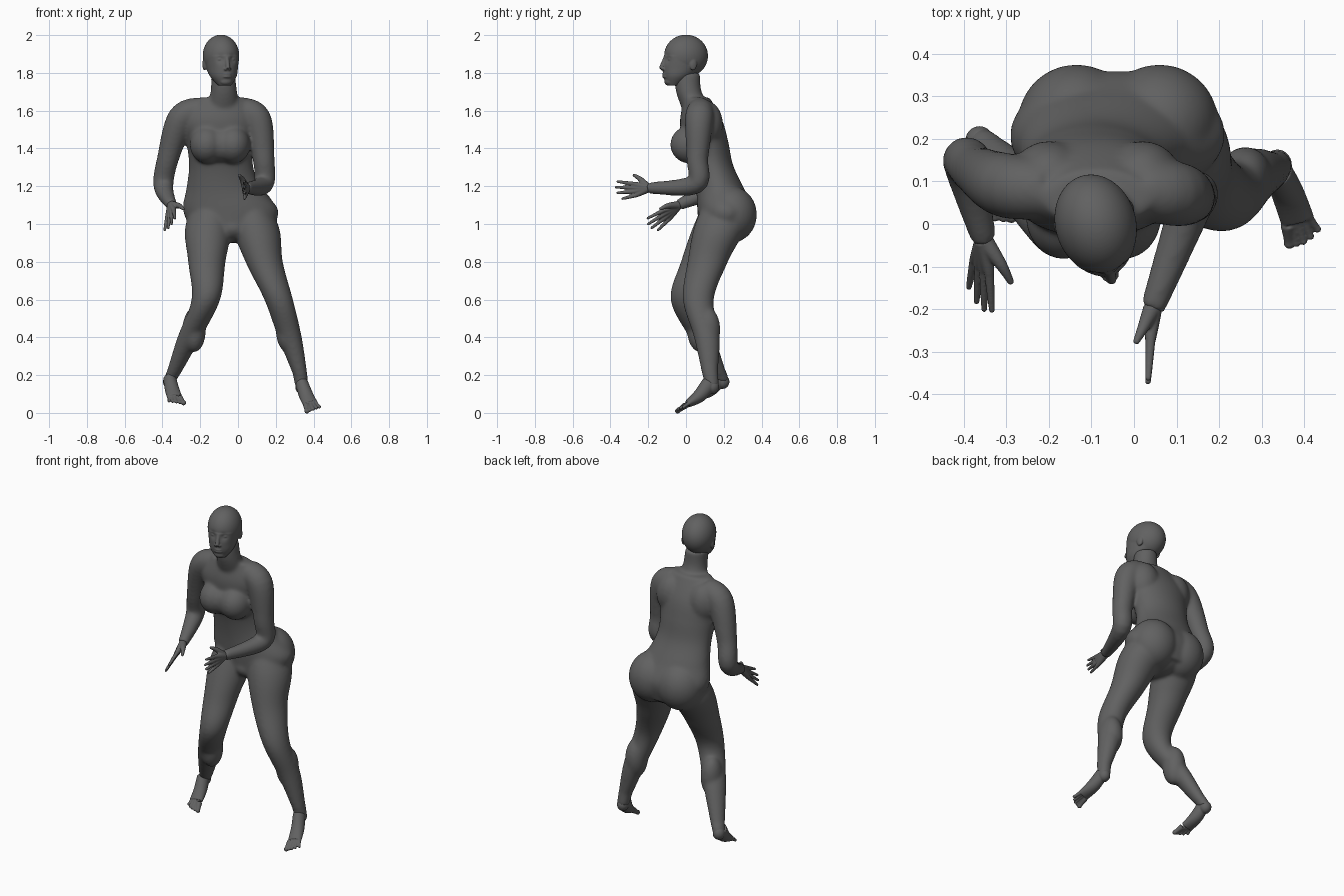
import bpy, bmesh, math
from mathutils import Vector, Matrix

old = bpy.data.objects.get("Cube")
if old:
    bpy.data.objects.remove(old, do_unlink=True)

grey = bpy.data.materials.new("dark_grey")
grey.use_nodes = True
tone = (0.12, 0.12, 0.12, 1)
grey.diffuse_color = tone
grey.node_tree.nodes["Principled BSDF"].inputs["Base Color"].default_value = tone


def spline(rows, steps=6):
    """Catmull-Rom interpolation of section rows."""
    rows = [Vector(row) for row in rows]
    smooth = []
    for i in range(len(rows) - 1):
        start, end = rows[i], rows[i + 1]
        before = rows[max(i - 1, 0)]
        after = rows[min(i + 2, len(rows) - 1)]
        for k in range(steps):
            t = k / steps
            ease = t * t * (3 - 2 * t)
            leave = (end - before) / 2 * t * (1 - t) ** 2
            arrive = (after - start) / 2 * t * t * (t - 1)
            smooth.append(start.lerp(end, ease) + leave + arrive)
    return smooth + [rows[-1]]


def loft(bm, rows, flat=False, sides=32):
    """Closed tube through rows of x, y, z, width radius and optional depth radius."""
    rows = spline([row if len(row) == 5 else (*row, row[3]) for row in rows])
    spots = [Vector(row[:3]) for row in rows]
    rings = []
    for i, (spot, row) in enumerate(zip(spots, rows)):
        across, deep = Vector((1, 0, 0)), Vector((0, 1, 0))
        if not flat:
            along = (spots[min(i + 1, len(spots) - 1)] - spots[max(i - 1, 0)]).normalized()
            across = (across - along * across.dot(along)).normalized()
            deep = along.cross(across)
        angles = [math.tau * k / sides for k in range(sides)]
        rings.append([bm.verts.new(spot + across * row[3] * math.cos(a) + deep * row[4] * math.sin(a))
                      for a in angles])
    for lower, upper in zip(rings, rings[1:]):
        for k in range(sides):
            n = (k + 1) % sides
            bm.faces.new((lower[k], lower[n], upper[n], upper[k]))
    bm.faces.new(rings[0][::-1])
    bm.faces.new(rings[-1])


def ball(bm, centre, radii):
    shape = Matrix.Translation(centre) @ Matrix.Diagonal((*radii, 1))
    bmesh.ops.create_uvsphere(bm, u_segments=48, v_segments=32, radius=1, matrix=shape)


def finish(bm, name, voxel, rounds):
    """Fuse the overlapping volumes into one smooth skin."""
    bmesh.ops.recalc_face_normals(bm, faces=bm.faces)
    mesh = bpy.data.meshes.new(name)
    bm.to_mesh(mesh)
    bm.free()
    mesh.materials.append(grey)
    for face in mesh.polygons:
        face.use_smooth = True
    part = bpy.data.objects.new(name, mesh)
    bpy.context.scene.collection.objects.link(part)
    fuse = part.modifiers.new("fuse", "REMESH")
    fuse.mode = "VOXEL"
    fuse.voxel_size = voxel
    fuse.use_smooth_shade = True
    soften = part.modifiers.new("soften", "SMOOTH")
    soften.factor = 0.5
    soften.iterations = rounds


def column(bm, base, rise, xs, ys, widths, depths):
    """Level rings at evenly spaced heights."""
    heights = [base + rise * i for i in range(len(xs))]
    loft(bm, list(zip(xs, ys, heights, widths, depths)), flat=True)


# Torso and neck
body = bmesh.new()
column(body, .95, .12,
       xs=(-.035, -.038, -.075, -.09, -.095, -.095, -.085),
       ys=(.2, .21, .18, .14, .105, .08, .06),
       widths=(.2, .253, .198, .17, .178, .2, .125),
       depths=(.13, .15, .127, .11, .12, .112, .065))
column(body, 1.6, .1, xs=(-.08, -.075, -.08), ys=(.06, .015, .005),
       widths=(.09, .07, .064), depths=(.078, .068, .07))
ball(body, (-.03, .19, .98), (.11, .13, .08))  # crotch
ball(body, (-.095, .02, 1.42), (.1, .085, .09))  # breastbone
for buttock, breast, blade in ((-.135, -.165, -.2), (.06, -.025, .02)):
    ball(body, (buttock, .238, 1.05), (.138, .137, .15))
    ball(body, (breast, .02, 1.42), (.09, .103, .1))
    ball(body, (blade, .11, 1.53), (.09, .085, .12))

# Arms share one girth profile from collar to wrist
right_wrist, left_wrist = Vector((-.352, -.04, 1.1)), Vector((.043, -.2, 1.19))
arm_girth = (.068, .076, .058, .053, .03)
right_arm = [(-.2, .08, 1.605), (-.3, .09, 1.555), (-.37, .125, 1.35), (-.395, .14, 1.2), right_wrist]
left_arm = [(.01, .08, 1.605), (.1, .07, 1.555), (.135, .06, 1.35), (.135, .05, 1.21), left_wrist]
for path in (right_arm, left_arm):
    loft(body, [(*spot, girth) for spot, girth in zip(path, arm_girth)])

# Legs share one girth profile, fading into the hips above
leg_girth = (.05, .122, .099, .076, .063, .038)
leg_depth = [girth * 1.08 for girth in leg_girth]
column(body, 1.2, -.2, (-.12, -.155, -.165, -.17, -.258, -.345), (.19, .175, .08, 0, .085, .177),
       leg_girth, leg_depth)
column(body, 1.2, -.2, (.03, .09, .138, .215, .275, .33), (.19, .18, .115, .065, .11, .127),
       leg_girth, leg_depth)
right_heel, left_heel = Vector((-.363, .193, .165)), Vector((.337, .138, .138))
for calf, ankle, heel in (((-.232, .075, .44), (-.34, .172, .22), right_heel),
                          ((.262, .112, .44), (.327, .127, .22), left_heel)):
    ball(body, calf, (.062, .07, .12))
    loft(body, [(*ankle, .039, .043), (*heel, .036, .038)], flat=True)
finish(body, "body", .008, 20)

# Head, modelled straight and then turned toward its left
head = bmesh.new()
ball(head, (0, 0, 1.89), (.095, .118, .112))
loft(head, [(0, -.072, 1.733, .034, .032), (0, -.045, 1.78, .069, .077),
            (0, -.018, 1.83, .083, .107), (0, -.008, 1.89, .091, .115)], flat=True, sides=64)
for side in (-1, 1):
    socket = Vector((side * .034, -.118, 1.873))
    for v in head.verts:
        v.co.y += .012 * math.exp(-((v.co - socket).length / .02) ** 2)
for side in (-1, 1):
    ball(head, (side * .034, -.096, 1.872), (.016, .013, .01))  # eye
    ball(head, (side * .011, -.128, 1.82), (.009, .01, .007))  # nostril
    ball(head, (side * .087, .015, 1.845), (.01, .02, .032))  # ear
loft(head, [(0, -.112, 1.885, .01), (0, -.138, 1.822, .012)])  # nose
for lip in (1.793, 1.78):
    ball(head, (0, -.117, lip), (.024, .012, .007))
ball(head, (0, -.095, 1.755), (.034, .023, .022))  # chin
head.transform(Matrix.Translation((-.09, 0, 0)) @ Matrix.Rotation(math.radians(16), 4, "Z"))
finish(head, "head", .004, 4)


def hand(name, wrist, reach, spread, thumb_tip):
    """Four fingers fanned along spread, from index to little, plus a thumb."""
    bm = bmesh.new()
    reach, spread, thumb_tip = Vector(reach), Vector(spread), Vector(thumb_tip)
    for k in (1, 0, -1, -2):
        knuckle = wrist + reach * (.45 - .02 * k * k) + spread * k * .65
        tip = wrist + reach * (1 - .05 * k * k) + spread * k
        loft(bm, [(*wrist, .023), (*wrist.lerp(knuckle, .5), .018), (*knuckle, .012)])
        loft(bm, [(*knuckle, .0115), (*knuckle.lerp(tip, .5), .0095), (*tip, .007)])
        ball(bm, tip, (.007,) * 3)
    middle = wrist.lerp(thumb_tip, .55) + spread * .3
    loft(bm, [(*wrist, .022), (*middle, .014), (*thumb_tip, .008)])
    ball(bm, thumb_tip, (.008,) * 3)
    finish(bm, name, .0035, 2)


hand("right_hand", right_wrist, (0, -.16, -.1), (.018, -.01, .026), (-.29, -.135, 1.08))
hand("left_hand", left_wrist, (-.01, -.17, .005), (0, 0, .03), (.006, -.275, 1.258))


def foot(name, heel, front, fan):
    """Foot sloping from heel to front, with toes fanned from big to little."""
    bm = bmesh.new()
    front, fan = Vector(front), Vector(fan)
    instep = heel + Vector((0, -.015, .02))
    ball(bm, heel, (.034, .037, .038))
    loft(bm, [(*instep, .034, .04), (*heel.lerp(front, .5), .038, .036), (*front, .04, .02)])
    for i in range(5):
        share = i / 4 - .5
        root = front + fan * share * .75
        tip = front + (front - heel) * .3 + fan * share * 1.1
        tip.y -= .012 * math.cos(math.pi * share)
        size = .009 if i else .0135
        loft(bm, [(*root, size * 1.3), (*root.lerp(tip, .6), size), (*tip, size * .9)])
        ball(bm, tip, (size,) * 3)
    finish(bm, name, .0035, 2)


foot("right_foot", right_heel, (-.335, .065, .083), (-.07, .02, .01))
foot("left_foot", left_heel, (.384, .01, .048), (.06, .03, .02))
